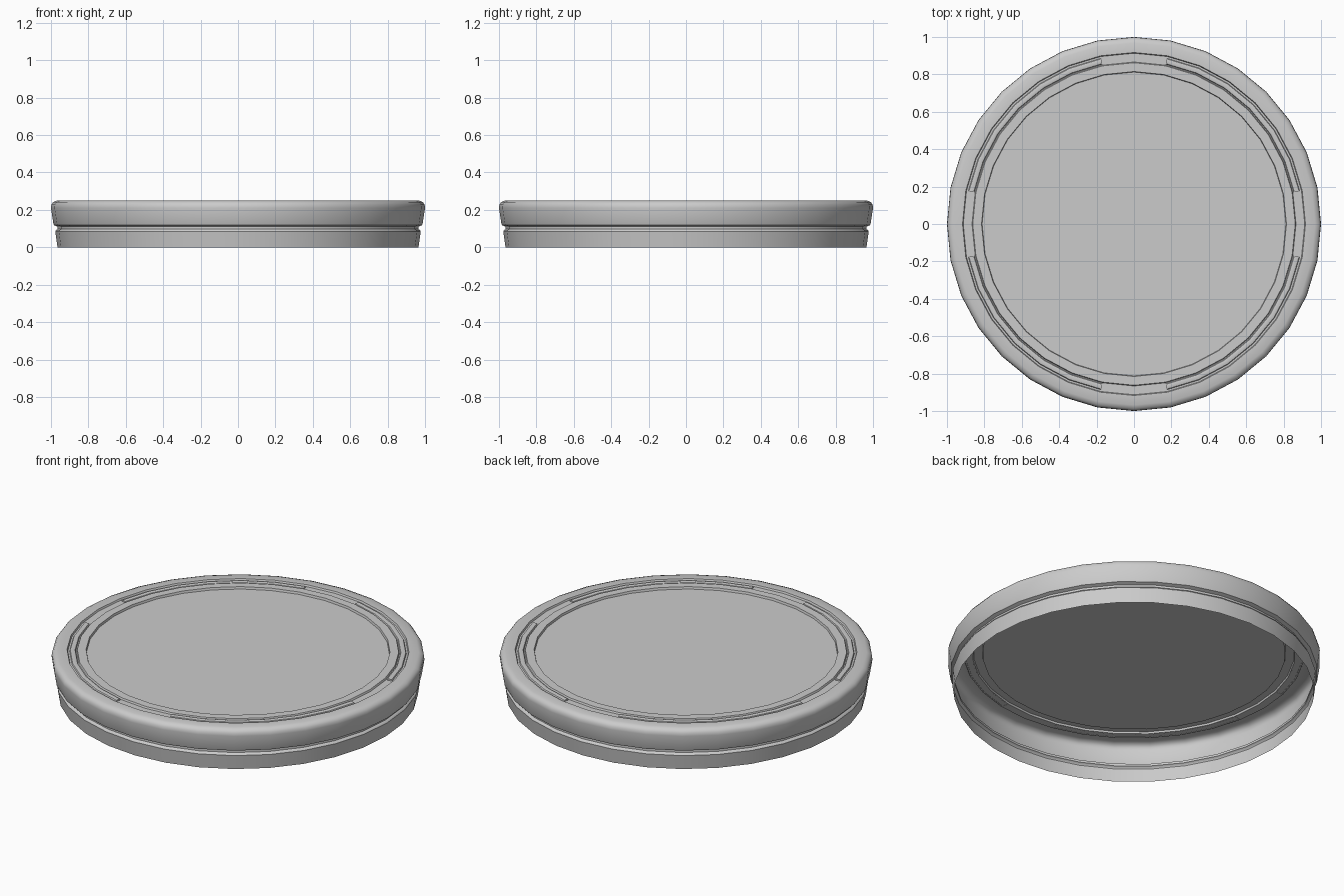
import bpy, bmesh, math

if "Cube" in bpy.data.objects:
    bpy.data.objects.remove(bpy.data.objects["Cube"])

SIDES = 32


def ring_point(r, i, z):
    a = 2 * math.pi * i / SIDES
    return (r * math.cos(a), r * math.sin(a), z)


def finish(name, bm):
    bmesh.ops.recalc_face_normals(bm, faces=bm.faces[:])
    me = bpy.data.meshes.new(name)
    bm.to_mesh(me)
    bm.free()
    ob = bpy.data.objects.new(name, me)
    bpy.context.collection.objects.link(ob)
    bpy.ops.object.select_all(action='DESELECT')
    ob.select_set(True)
    bpy.context.view_layer.objects.active = ob
    bpy.ops.object.shade_smooth_by_angle(angle=math.radians(35))
    return ob


# Lid shell: open skirt, side groove, rounded shoulder, top channel, sunken disc
profile = [(0.965, 0.0), (0.977, 0.085), (0.973, 0.092), (0.964, 0.097),
           (0.964, 0.110), (0.984, 0.118), (0.987, 0.125), (1.0, 0.21),
           (0.998, 0.228), (0.988, 0.242), (0.968, 0.25), (0.917, 0.25),
           (0.913, 0.24), (0.866, 0.24), (0.862, 0.25), (0.815, 0.25),
           (0.812, 0.237)]
bm = bmesh.new()
rings = [[bm.verts.new(ring_point(r, i, z)) for i in range(SIDES)]
         for r, z in profile]
for a, b in zip(rings, rings[1:]):
    for i in range(SIDES):
        j = (i + 1) % SIDES
        bm.faces.new((a[i], a[j], b[j], b[i]))
bm.faces.new(rings[-1])
shell = finish("lid_shell", bm)
# Open shell: make sure the disc faces up
if shell.data.polygons[-1].normal.z < 0:
    shell.data.flip_normals()

# Four stacking ribs lying in the top channel, one per quadrant
section = [(0.870, 0.239), (0.874, 0.247), (0.887, 0.25), (0.900, 0.247),
           (0.904, 0.239)]
for q in range(4):
    bm = bmesh.new()
    cuts = [[bm.verts.new(ring_point(r, q * 8 + k, z)) for r, z in section]
            for k in range(1, 8)]
    for a, b in zip(cuts, cuts[1:]):
        for n in range(len(section) - 1):
            bm.faces.new((a[n], a[n + 1], b[n + 1], b[n]))
    bm.faces.new(cuts[0])
    bm.faces.new(cuts[-1])
    rib = finish(f"stacking_rib_{q + 1}", bm)
    if sum(p.normal.z for p in rib.data.polygons) < 0:
        rib.data.flip_normals()
